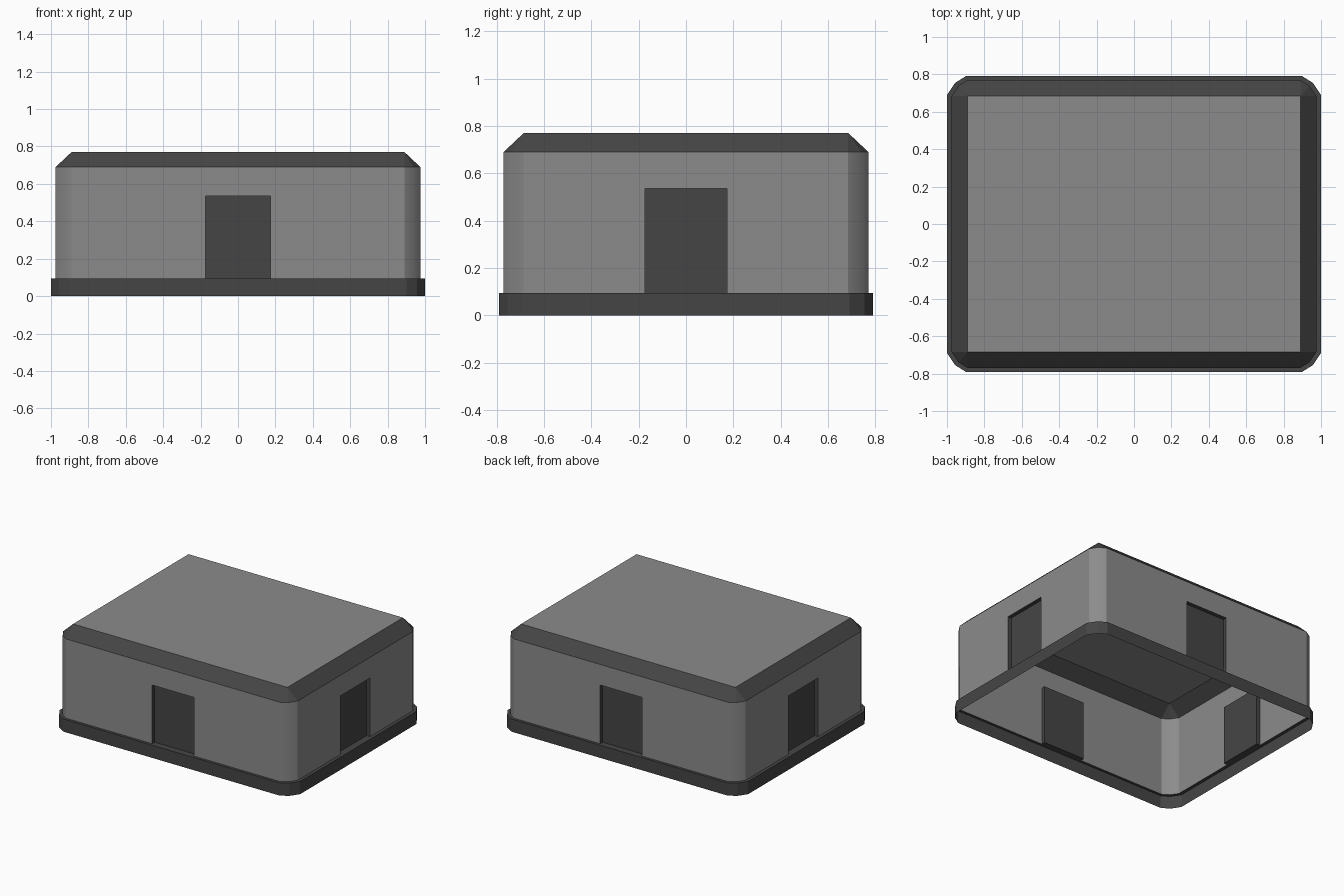
import bpy, bmesh
from mathutils import Vector

if "Cube" in bpy.data.objects:
    bpy.data.objects.remove(bpy.data.objects["Cube"])

WX, WY = 0.975, 0.77          # wall half sizes
Z0, Z1, Z2 = 0.095, 0.69, 0.77  # plinth top, wall top, roof top
DW, DH, DD = 0.174, 0.535, 0.03  # door half width, top height, recess


def material(name, v):
    m = bpy.data.materials.new(name)
    m.diffuse_color = (v, v, v, 1)
    m.use_nodes = True
    m.node_tree.nodes["Principled BSDF"].inputs["Base Color"].default_value = m.diffuse_color
    return m


light = material("light_grey", 0.26)
dark = material("dark_grey", 0.06)


def ring(hx, hy, c, z):
    """Counter-clockwise rectangle with two-facet corners."""
    q = [(hx, hy - c), (hx - 0.43 * c, hy - 0.36 * c), (hx - c, hy)]
    pts = q + [(-x, y) for x, y in q[::-1]]
    pts += [(-x, -y) for x, y in q] + [(x, -y) for x, y in q[::-1]]
    return [Vector((x, y, z)) for x, y in pts]


def bridge(a, b):
    n = len(a)
    return [(a[i], a[(i + 1) % n], b[(i + 1) % n], b[i]) for i in range(n)]


def make(name, faces, mat):
    bm = bmesh.new()
    for f in faces:
        pts = []
        for p in f:
            if not any((p - o).length < 1e-5 for o in pts):
                pts.append(p)
        if len(pts) > 2:
            bm.faces.new([bm.verts.new(p) for p in pts])
    bmesh.ops.remove_doubles(bm, verts=bm.verts, dist=1e-5)
    me = bpy.data.meshes.new(name)
    bm.to_mesh(me)
    bm.free()
    me.materials.append(mat)
    ob = bpy.data.objects.new(name, me)
    bpy.context.collection.objects.link(ob)
    return ob


# Plinth band with ledge, open underneath
low, up = ring(1, 0.79, 0.1, 0), ring(1, 0.79, 0.1, Z0)
foot, head = ring(WX, WY, 0.086, Z0), ring(WX, WY, 0.086, Z1)
make("plinth", bridge(low, up) + bridge(up, foot), dark)

# Walls with a doorway in each straight side, and recessed doors
walls = []
for i, (p, q, r, s) in enumerate(bridge(foot, head)):
    if i % 3 != 2:
        walls.append((p, q, r, s))
        continue
    t = (q - p).normalized()
    inward = Vector((0, 0, 1)).cross(t) * DD
    mid = (p + q) / 2

    def at(u, z):
        return Vector((mid.x + t.x * u, mid.y + t.y * u, z))

    door = [at(-DW, Z0), at(DW, Z0), at(DW, DH), at(-DW, DH)]
    walls += [(p, door[0], door[3], at(-DW, Z1), s),
              (door[1], q, r, at(DW, Z1), door[2]),
              (door[3], door[2], at(DW, Z1), at(-DW, Z1))]
    back = [v + inward for v in door]
    side = {2: "back", 5: "left", 8: "front", 11: "right"}[i]
    make(side + "_door", bridge(door, back) + [tuple(back)], dark)
wall_ob = make("walls", walls, light)
bpy.context.view_layer.objects.active = wall_ob
wall_ob.select_set(True)
bpy.ops.object.shade_smooth_by_angle()

# Sloped roof edge rising to a sharp-cornered flat roof
top = ring(0.89, 0.685, 0, Z2)
make("roof_edge", bridge(head, top), dark)
make("roof_panel", [tuple(top)], light)
